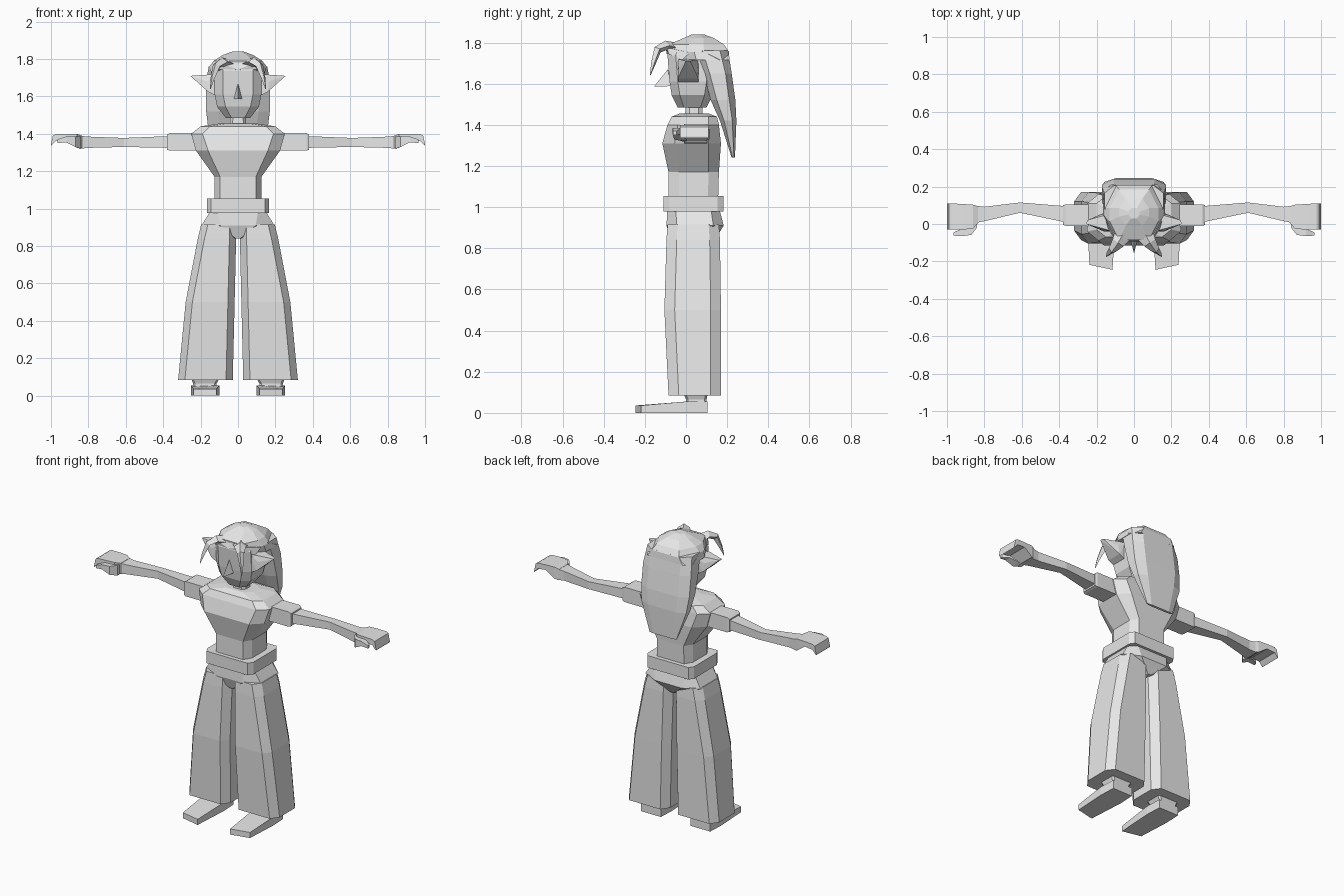
import bpy, bmesh
from mathutils import Vector

grey = bpy.data.materials.new("plain_grey")
grey.diffuse_color = (0.8, 0.8, 0.8, 1)


def finish(name, bm, mirror):
    bmesh.ops.recalc_face_normals(bm, faces=bm.faces)
    me = bpy.data.meshes.new(name)
    bm.to_mesh(me)
    bm.free()
    me.materials.append(grey)
    ob = bpy.data.objects.new(name, me)
    bpy.context.collection.objects.link(ob)
    if mirror:
        mod = ob.modifiers.new("mirror", 'MIRROR')
        mod.use_clip = False
        mod.use_mirror_merge = False
    return ob


def loft(name, rings, mirror=False):
    """Skin a list of equal-length point rings and cap both ends."""
    bm = bmesh.new()
    rows = [[bm.verts.new(p) for p in r] for r in rings]
    n = len(rows[0])
    for a, b in zip(rows, rows[1:]):
        for i in range(n):
            j = (i + 1) % n
            bm.faces.new((a[i], a[j], b[j], b[i]))
    bm.faces.new(rows[0])
    bm.faces.new(rows[-1])
    return finish(name, bm, mirror)


def hull(name, pts, mirror=False):
    """Convex solid around a few points."""
    bm = bmesh.new()
    for p in pts:
        bm.verts.new(p)
    bmesh.ops.convex_hull(bm, input=bm.verts)
    return finish(name, bm, mirror)


def octo(z, x0, x1, y0, y1, cx, cy):
    """Horizontal rectangle with chamfered corners."""
    return [(x0 + cx, y0, z), (x1 - cx, y0, z), (x1, y0 + cy, z), (x1, y1 - cy, z),
            (x1 - cx, y1, z), (x0 + cx, y1, z), (x0, y1 - cy, z), (x0, y0 + cy, z)]


def body(z, w, y0, y1, cx, cy):
    return octo(z, -w, w, y0, y1, cx, cy)


def slab(x, y0, y1, z0, z1):
    """Section across an arm."""
    return [(x, y0, z0), (x, y1, z0), (x, y1, z1), (x, y0, z1)]


# Torso, belt and hips
loft("torso", [body(1.00, .125, -.085, .155, .03, .05),
               body(1.17, .125, -.085, .16, .03, .05),
               body(1.31, .225, -.115, .17, .065, .06),
               body(1.40, .25, -.09, .16, .06, .05),
               body(1.44, .20, -.07, .15, .05, .04),
               body(1.455, .10, -.03, .11, .04, .04)])
loft("belt", [body(.978, .165, -.11, .183, .02, .03),
              body(1.055, .165, -.11, .183, .02, .03)])
loft("hips", [body(.84, .02, -.07, .14, .008, .03),
              body(.91, .195, -.095, .183, .10, .05),
              body(1.00, .14, -.09, .16, .03, .04)])

# Wide trouser legs and feet
loft("trouser_leg", [octo(.085, .028, .32, -.085, .17, .036, .05),
                     octo(.50, .018, .28, -.105, .17, .036, .05),
                     octo(.84, .010, .215, -.095, .165, .036, .05),
                     octo(.915, .008, .197, -.09, .16, .036, .05)], True)
loft("ankle", [octo(.045, .115, .24, 0, .10, .01, .01),
               octo(.065, .115, .24, 0, .10, .01, .01),
               octo(.09, .10, .25, -.01, .105, .01, .01)], True)
foot = [(.115, -.245), (.238, -.218), (.25, 0), (.245, .105), (.105, .105), (.10, 0)]
loft("foot", [[(x, y, 0) for x, y in foot],
              [(x, y, .036 if y < -.1 else .055) for x, y in foot]], True)

# Sleeves, arms and hands
loft("sleeve", [slab(.20, -.01, .105, 1.31, 1.405),
                slab(.365, -.01, .105, 1.31, 1.405),
                slab(.38, -.005, .10, 1.315, 1.395)], True)
loft("arm", [slab(.36, .008, .095, 1.325, 1.388),
             slab(.61, .06, .115, 1.33, 1.378),
             slab(.80, .015, .092, 1.325, 1.385),
             slab(.85, .005, .098, 1.32, 1.39)], True)
loft("hand", [slab(.835, .005, .095, 1.325, 1.39),
              slab(.86, -.025, .103, 1.325, 1.40),
              slab(.92, -.03, .107, 1.368, 1.40),
              slab(.975, -.03, .11, 1.362, 1.398),
              slab(.99, -.03, .11, 1.345, 1.39),
              slab(1.0, -.03, .11, 1.335, 1.345)], True)
loft("thumb", [slab(.84, -.02, .03, 1.32, 1.385),
               slab(.87, -.058, .0, 1.33, 1.385),
               slab(.92, -.065, -.025, 1.355, 1.385),
               slab(.965, -.062, -.045, 1.35, 1.37)], True)

# Neck and head
loft("neck", [body(1.44, .045, -.005, .08, .015, .02),
              body(1.52, .04, 0, .08, .015, .02)])
loft("head", [body(1.485, .065, -.04, .10, .03, .03),
              body(1.545, .112, -.07, .13, .045, .04),
              body(1.61, .125, -.08, .14, .045, .04),
              body(1.74, .125, -.09, .15, .045, .04),
              body(1.79, .10, -.07, .13, .04, .04)])
hull("nose", [(0, -.088, 1.67), (0, -.156, 1.585), (-.022, -.075, 1.588),
              (.022, -.075, 1.588), (0, -.07, 1.60)])
hull("ear", [(.11, -.04, 1.60), (.11, .06, 1.60), (.11, -.04, 1.72), (.11, .06, 1.72),
             (.16, -.04, 1.625), (.16, .06, 1.625), (.165, -.035, 1.68), (.165, .055, 1.68),
             (.255, 0, 1.71), (.25, .02, 1.71)], True)

# Hair: crown, long back lock and curling fringe
loft("hair_crown", [body(1.715, .165, .0, .212, .04, .05),
                    body(1.755, .157, -.08, .208, .06, .12),
                    body(1.79, .13, -.085, .185, .05, .10),
                    body(1.822, .08, -.01, .135, .035, .05),
                    body(1.84, .03, .03, .085, .015, .02)])
loft("hair_back", [body(1.76, .157, .04, .205, .05, .04),
                   body(1.65, .17, .085, .222, .06, .03),
                   body(1.52, .17, .12, .24, .06, .03),
                   body(1.42, .158, .165, .245, .06, .02),
                   body(1.24, .095, .222, .238, .03, .005)])
# Each strand section: centre point, half width, half thickness
strand = [((.055, -.05, 1.77), .05, .03), ((.085, -.10, 1.785), .035, .024),
          ((.115, -.138, 1.765), .022, .02), ((.135, -.158, 1.70), .012, .012),
          ((.148, -.174, 1.64), .002, .002)]
rings = []
for i, (c, w, t) in enumerate(strand):
    c = Vector(c)
    a, b = Vector(strand[max(i - 1, 0)][0]), Vector(strand[min(i + 1, 4)][0])
    d = (b - a).normalized()
    side = Vector((1, .35, 0)).normalized()
    side = (side - d * side.dot(d)).normalized()
    up = d.cross(side)
    rings.append([c + side * w, c + up * t, c - side * w, c - up * t])
loft("fringe_strand", rings, True)
# Side fringe running from the parting down to the temple
hull("brow_hair", [(0, -.095, 1.745), (0, -.08, 1.785), (.09, -.092, 1.775),
                   (.10, -.085, 1.745), (.14, -.02, 1.715), (.15, .02, 1.75)], True)
